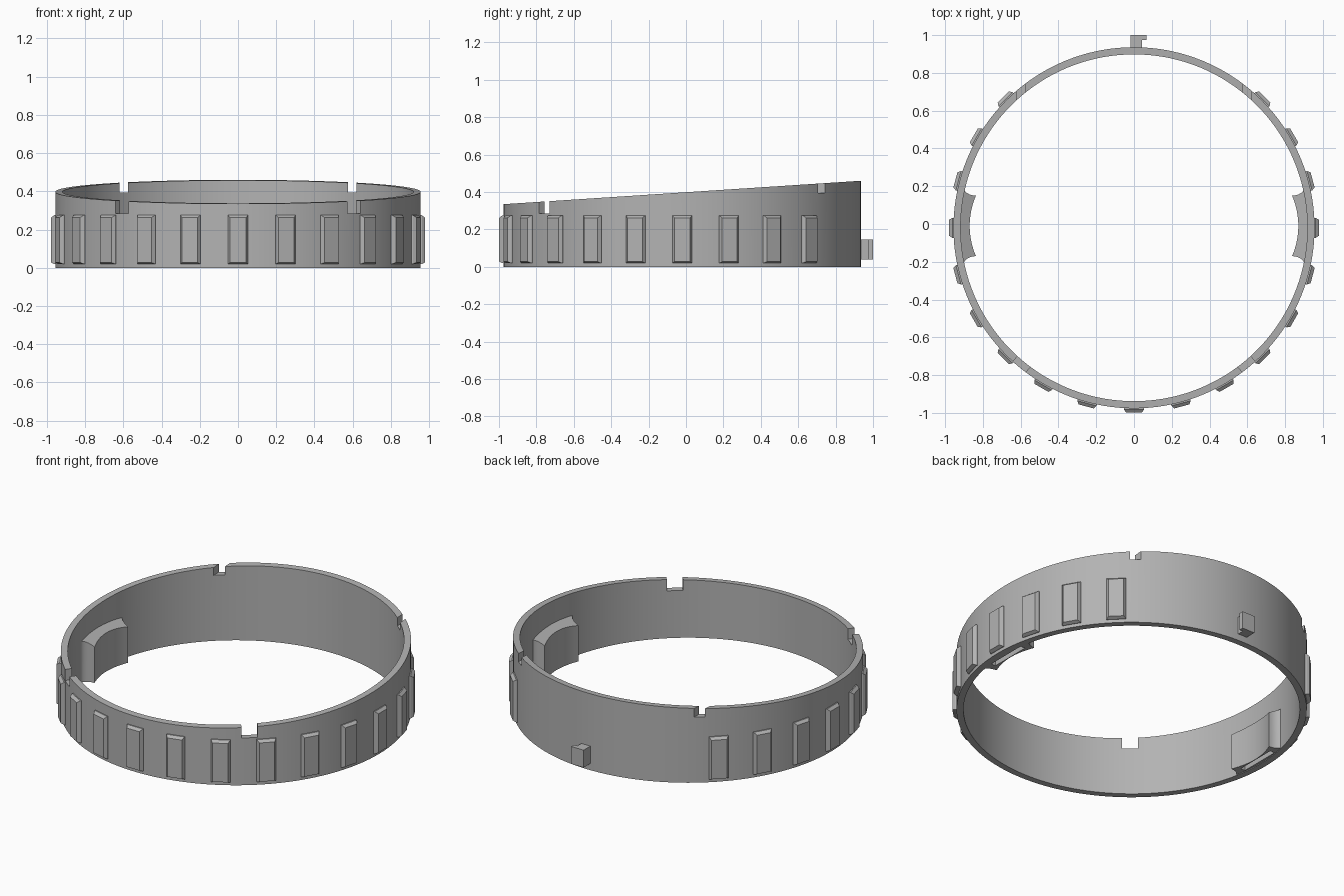
import bpy, bmesh, math
from mathutils import Matrix, Vector

if "Cube" in bpy.data.objects:
    bpy.data.objects.remove(bpy.data.objects["Cube"], do_unlink=True)

CY = -0.02            # ring centre in y
R_OUT, R_IN = 0.956, 0.918
SEGS = 144

grey = bpy.data.materials.new("grey plastic")
grey.use_nodes = True
grey.diffuse_color = (0.45, 0.45, 0.45, 1)
grey.node_tree.nodes["Principled BSDF"].inputs["Base Color"].default_value = (0.45, 0.45, 0.45, 1)


def rim_height(y):
    return 0.335 + (y + 0.975) * 0.0655


def finish(name, bm, smooth=False):
    bmesh.ops.recalc_face_normals(bm, faces=bm.faces)
    mesh = bpy.data.meshes.new(name)
    bm.to_mesh(mesh)
    bm.free()
    mesh.materials.append(grey)
    ob = bpy.data.objects.new(name, mesh)
    bpy.context.collection.objects.link(ob)
    if smooth:
        shade(ob)
    return ob


def shade(ob):
    bpy.ops.object.select_all(action="DESELECT")
    ob.select_set(True)
    bpy.context.view_layer.objects.active = ob
    bpy.ops.object.shade_smooth_by_angle(angle=math.radians(25))


def prism(name, outline, z0, top, smooth=False):
    """Extrude an xy outline from z0 up to top(x, y)."""
    bm = bmesh.new()
    low = [bm.verts.new((x, y, z0)) for x, y in outline]
    high = [bm.verts.new((x, y, top(x, y))) for x, y in outline]
    n = len(outline)
    bm.faces.new(low)
    bm.faces.new(high)
    for i in range(n):
        j = (i + 1) % n
        bm.faces.new((low[i], low[j], high[j], high[i]))
    return finish(name, bm, smooth)


def box(name, centre, size, angle=0.0):
    bm = bmesh.new()
    place = Matrix.Translation(centre) @ Matrix.Rotation(angle, 4, "Z") @ Matrix.Diagonal((*size, 1))
    bmesh.ops.create_cube(bm, size=1, matrix=place)
    return finish(name, bm)


def cut(target, cutter):
    cutter.hide_render = True
    mod = target.modifiers.new("cut", "BOOLEAN")
    mod.operation, mod.solver, mod.object = "DIFFERENCE", "EXACT", cutter
    bpy.context.view_layer.objects.active = target
    bpy.ops.object.modifier_apply(modifier=mod.name)
    bpy.data.objects.remove(cutter, do_unlink=True)


# Ring with a slanted upper rim
bm = bmesh.new()
loops = []
for i in range(SEGS):
    a = math.tau * i / SEGS
    verts = []
    for r, upper in ((R_OUT, 0), (R_OUT, 1), (R_IN, 1), (R_IN, 0)):
        x, y = r * math.cos(a), CY + r * math.sin(a)
        verts.append(bm.verts.new((x, y, rim_height(y) if upper else 0)))
    loops.append(verts)
for i in range(SEGS):
    p, q = loops[i], loops[(i + 1) % SEGS]
    for k in range(4):
        m = (k + 1) % 4
        bm.faces.new((p[k], q[k], q[m], p[m]))
ring = finish("ring", bm)

# Rim notches: radial pair in front, straight pair at the back
for side in (1, -1):
    a = math.radians(-90 + side * 39.5)
    spot = Vector((math.cos(a) * 0.937, CY + math.sin(a) * 0.937, 0.385))
    cut(ring, box("front_notch_cutter", spot, (0.2, 0.088, 0.2), a))
    cut(ring, box("back_notch_cutter", (side * 0.598, 0.72, 0.495), (0.046, 0.3, 0.2)))
shade(ring)

# Chamfered grip ribs, every 15 degrees except across the back
for k in range(-9, 10):
    bm = bmesh.new()
    rows = []
    for r, half, z0, z1 in ((0.945, 0.053, 0.02, 0.275), (0.962, 0.053, 0.02, 0.275),
                            (0.979, 0.042, 0.028, 0.262)):
        rows.append([bm.verts.new((r, s * half, z)) for s, z in ((-1, z0), (1, z0), (1, z1), (-1, z1))])
    bm.faces.new(rows[0])
    bm.faces.new(rows[-1])
    for p, q in zip(rows, rows[1:]):
        for i in range(4):
            j = (i + 1) % 4
            bm.faces.new((p[i], p[j], q[j], q[i]))
    turn = Matrix.Rotation(math.radians(-90 + 15 * k), 4, "Z")
    bmesh.ops.transform(bm, matrix=Matrix.Translation((0, CY, 0)) @ turn, verts=bm.verts)
    finish(f"grip_rib_{k + 10}", bm)

# Inner pads: hollow face, flared ends, sloped top and a recess underneath
for name, side in (("left_pad", 1), ("right_pad", -1)):
    half = []
    for i in range(9):                       # hollow face, middle to end
        t = i / 8
        half.append((0.87 - 0.033 * t * t, 0.16 * t))
    for i in range(1, 7):                    # flared end
        t = math.radians(90 * i / 6)
        half.append((0.837 + 0.065 * math.sin(t), 0.16 + 0.045 * (1 - math.cos(t))))
    half += [(0.93, 0.205), (0.94, 0.1)]
    outline = half + [(x, -y) for x, y in reversed(half[1:])]
    outline = [(side * x, CY * 0.5 + y) for x, y in outline]
    pad = prism(name, outline, 0.004, lambda x, y: 0.22 + (abs(x) - 0.837) * 0.5)
    cut(pad, box("recess_cutter", (side * 0.889, CY * 0.5, 0.0), (0.03, 0.25, 0.07)))
    shade(pad)

# Hooked tab on the back
hook = [(-0.018, 0.92), (0.042, 0.92), (0.042, 0.974), (0.065, 0.974), (0.065, 1.0), (-0.018, 1.0)]
prism("back_tab", hook, 0.04, lambda x, y: 0.145)
